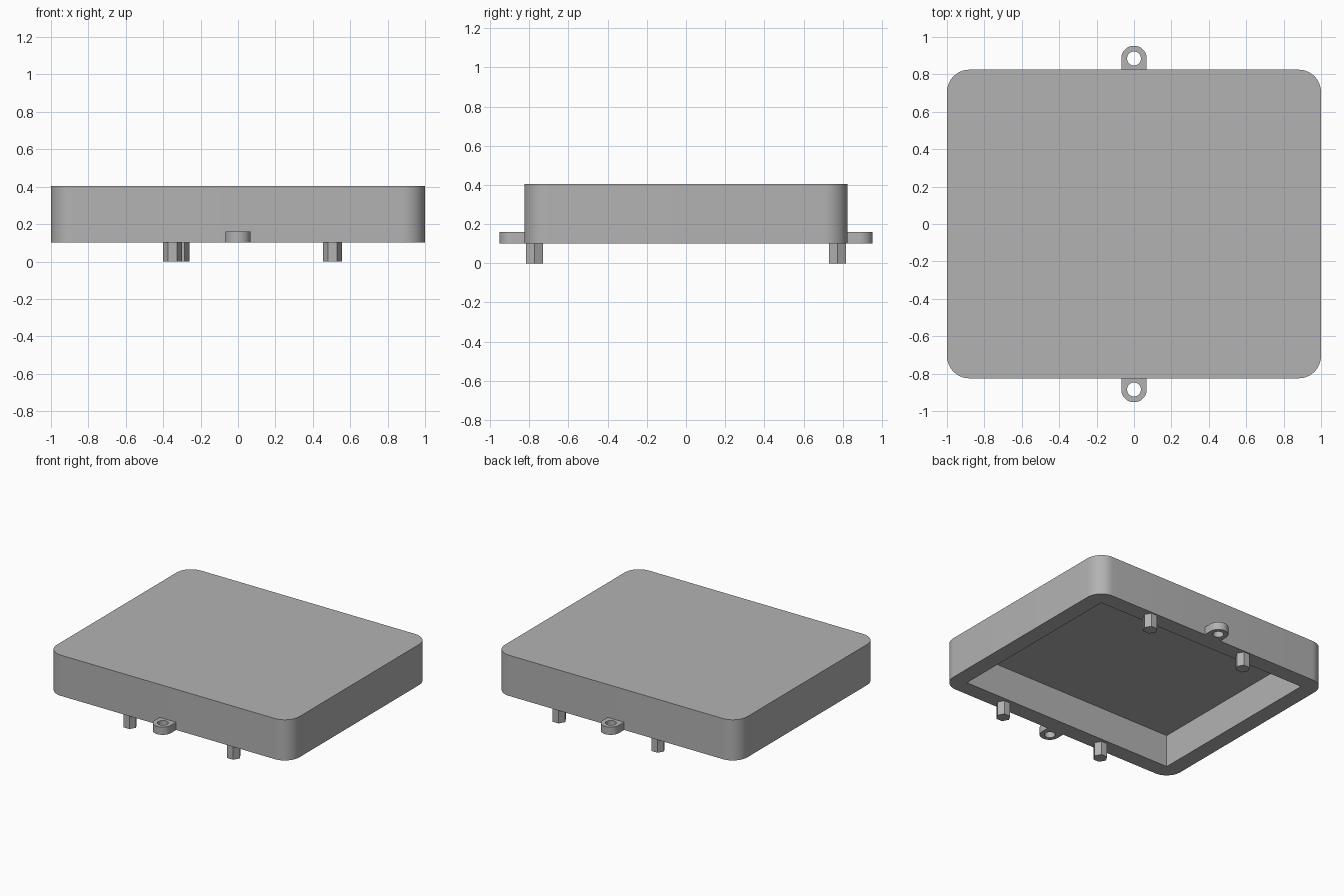
import bpy
import bmesh
from math import sin, cos, pi, radians

cube = bpy.data.objects.get("Cube")
if cube:
    bpy.data.objects.remove(cube, do_unlink=True)

grey = bpy.data.materials.new("plain grey")
grey.use_nodes = True
grey.diffuse_color = (0.45, 0.45, 0.45, 1)
grey.node_tree.nodes["Principled BSDF"].inputs["Base Color"].default_value = grey.diffuse_color

BASE, TOP, CEILING, TAB_TOP = 0.102, 0.405, 0.343, 0.16
HALF_X, HALF_Y, RIM = 1.0, 0.825, 0.12


def loft(name, rings, cyclic=False):
    """Skin a list of (outline, z) rings; cap the ends or join them in a loop."""
    bm = bmesh.new()
    loops = [[bm.verts.new((x, y, z)) for x, y in outline] for outline, z in rings]
    count = len(loops[0])
    pairs = list(zip(loops, loops[1:]))
    if cyclic:
        pairs.append((loops[-1], loops[0]))
    else:
        bm.faces.new(loops[0])
        bm.faces.new(loops[-1])
    for a, b in pairs:
        for i in range(count):
            j = (i + 1) % count
            bm.faces.new((a[i], a[j], b[j], b[i]))
    bmesh.ops.remove_doubles(bm, verts=bm.verts, dist=0.0001)
    bmesh.ops.recalc_face_normals(bm, faces=bm.faces)
    mesh = bpy.data.meshes.new(name)
    bm.to_mesh(mesh)
    bm.free()
    mesh.materials.append(grey)
    obj = bpy.data.objects.new(name, mesh)
    bpy.context.collection.objects.link(obj)
    bpy.ops.object.select_all(action="DESELECT")
    obj.select_set(True)
    bpy.context.view_layer.objects.active = obj
    bpy.ops.object.shade_smooth_by_angle(angle=radians(30))
    return obj


def circle(radius, sides, cx=0, cy=0):
    return [(cx + radius * cos(2 * pi * i / sides), cy + radius * sin(2 * pi * i / sides))
            for i in range(sides)]


def rounded_rectangle(radius, steps=12):
    """Four corner arcs; a zero radius gives the sharp inner outline."""
    points = []
    for k, (sx, sy) in enumerate(((1, 1), (-1, 1), (-1, -1), (1, -1))):
        for i in range(steps + 1):
            a = (k + i / steps) * pi / 2
            points.append((sx * (HALF_X - RIM) + radius * cos(a),
                           sy * (HALF_Y - RIM) + radius * sin(a)))
    return points


# Hollow tray, open underneath
outer, inner = rounded_rectangle(RIM), rounded_rectangle(0)
loft("cover_shell", [(outer, TOP), (outer, BASE), (inner, BASE), (inner, CEILING)])

# Screw tabs on the front and back walls
TAB_Y, TAB_R, HOLE_R, SIDES = 0.885, 0.068, 0.037, 48
for name, side in (("front_tab", -1), ("back_tab", 1)):
    outline = []
    for x, y in circle(TAB_R, SIDES):
        if y < -0.0001:
            # straight sides running into the wall
            stretch = TAB_R / max(abs(x), abs(y))
            x, y = x * stretch, max(y * stretch, HALF_Y - TAB_Y)
        outline.append((x, side * (TAB_Y + y)))
    hole = [(x, side * (TAB_Y + y)) for x, y in circle(HOLE_R, SIDES)]
    loft(name, [(outline, BASE), (outline, TAB_TOP), (hole, TAB_TOP), (hole, BASE)], cyclic=True)

# Hexagonal locating pegs under the rim
PEG_Y = 0.772
for name, x, y in (("front_right_peg", -0.35, -PEG_Y), ("front_left_peg", 0.505, -PEG_Y),
                   ("back_right_peg", -0.31, PEG_Y), ("back_left_peg", 0.505, PEG_Y)):
    hexagon = circle(0.05, 6, x, y)
    loft(name, [(hexagon, 0), (hexagon, BASE)])
